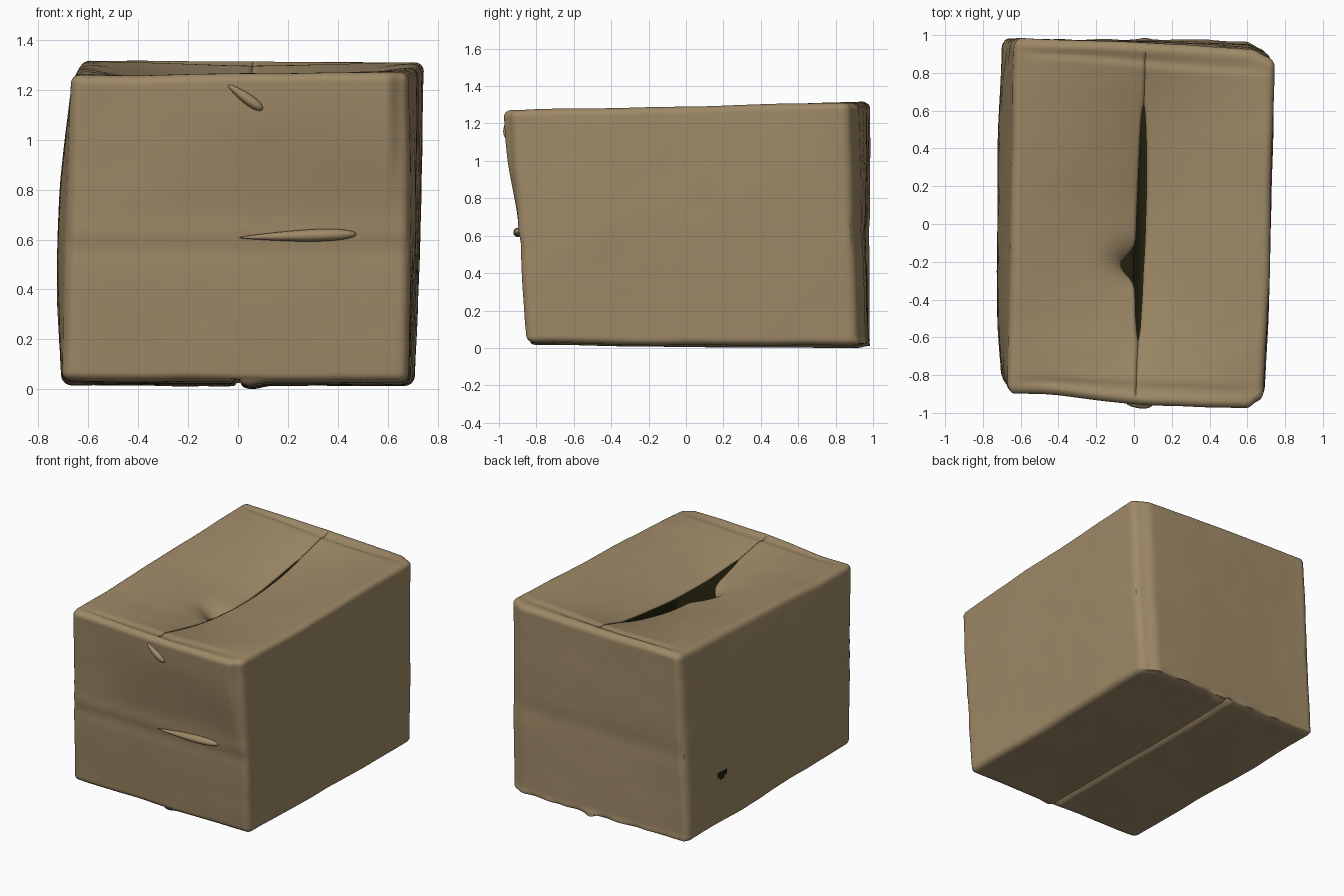
import bpy, bmesh, math
from mathutils import Vector, noise

if "Cube" in bpy.data.objects:
    bpy.data.objects.remove(bpy.data.objects["Cube"])

def material(name, rgb):
    m = bpy.data.materials.new(name)
    m.diffuse_color = (*rgb, 1)
    m.use_nodes = True
    m.node_tree.nodes["Principled BSDF"].inputs["Base Color"].default_value = m.diffuse_color
    return m

CARD = material("brown cardboard", (0.345, 0.252, 0.136))
DARK = material("dark inside", (0.016, 0.015, 0.004))

# Skewed box corners, keyed by (right, back, top)
C = {(0, 0, 0): (-0.705, -0.83, 0.04), (1, 0, 0): (0.685, -0.85, 0.03),
     (0, 1, 0): (-0.70, 0.98, 0.02), (1, 1, 0): (0.71, 0.92, 0.02),
     (0, 0, 1): (-0.665, -0.90, 1.27), (1, 0, 1): (0.69, -0.945, 1.28),
     (0, 1, 1): (-0.63, 0.99, 1.325), (1, 1, 1): (0.75, 0.88, 1.32)}

def place(u, v, w):
    """Blend the eight corners; u, v, w run from -1 to 1."""
    a, b, c = (u + 1) / 2, (v + 1) / 2, (w + 1) / 2
    p = Vector()
    for (i, j, k), q in C.items():
        p += Vector(q) * ((a if i else 1 - a) * (b if j else 1 - b) * (c if k else 1 - c))
    # Bulging side walls
    p.x -= 0.045 * (1 - w * w) * (1 - a) * (1 - v ** 4)
    p.x += 0.012 * (1 - w * w) * a * (1 - v ** 4)
    return p

def rounded(p, r=0.06):
    """Warp the cube grid towards its edges and round those edges."""
    p = Vector([0.5 * t + 0.5 * math.sin(t * math.pi / 2) for t in p])
    q = Vector([max(-1 + r, min(1 - r, t)) for t in p])
    d = p - q
    return q + d.normalized() * r if d.length > r else p

def bump(t, centre, width):
    return math.exp(-((t - centre) / width) ** 2)

def ramp(t, start, end):
    t = max(0, min(1, (t - start) / (end - start)))
    return t * t * (3 - 2 * t)

def finish(name, bm, materials, angle):
    me = bpy.data.meshes.new(name)
    bm.to_mesh(me)
    bm.free()
    ob = bpy.data.objects.new(name, me)
    bpy.context.collection.objects.link(ob)
    for m in materials:
        me.materials.append(m)
    bpy.ops.object.select_all(action='DESELECT')
    ob.select_set(True)
    bpy.context.view_layer.objects.active = ob
    bpy.ops.object.shade_smooth_by_angle(angle=math.radians(angle))
    return ob

# Box body: dense cube whose top is split along the flap seam
bm = bmesh.new()
bmesh.ops.create_cube(bm, size=2)
bmesh.ops.subdivide_edges(bm, edges=bm.edges[:], cuts=79, use_grid_fill=True)
seam = [e for e in bm.edges
        if all(abs(v.co.x) < 1e-4 and v.co.z > 0.999 and abs(v.co.y) < 0.93 for v in e.verts)]
bmesh.ops.split_edges(bm, edges=seam)
side = {}
for v in bm.verts:
    s = sum(f.calc_center_median().x for f in v.link_faces)
    side[v] = 0 if abs(s) < 1e-4 else math.copysign(1, s)

for v in bm.verts:
    g = v.co.copy()
    u, t, w = rounded(g)
    p = place(u, t, w)
    p += 0.008 * noise.noise_vector(p * 2.0) + 0.002 * noise.noise_vector(p * 6)
    # Outer end flaps standing proud at the top of the front and the back
    p.y -= 0.035 * ramp(-t, 0.9, 0.97) * ramp(w, -0.1, 0.8) * ramp(u, -0.8, 0.1) * (1 - ramp(u, 0.87, 0.96))
    p.y += 0.035 * ramp(t, 0.9, 0.97) * ramp(u, -0.9, 0.5) * (1 - ramp(u, 0.82, 0.97))
    if g.z > 0.999:
        # Sagging flaps, the left one pushed lower around the opening
        s = side[v]
        sag = 0.12 + (0.04 * max(0, 1 - (t / 0.75) ** 2) if s < 0 else 0)
        p.z -= sag * (1 - abs(u)) ** 1.3 * max(0, 1 - (t / 0.96) ** 2)
        gap = 0.024 * math.sqrt(max(0, 1 - (t / 0.66) ** 2))
        if s < 0:
            gap += 0.08 * bump(t, -0.24, 0.075)
            p.z -= 0.05 * bump(t, -0.24, 0.12) * bump(u, 0, 0.2)
        p.x += s * gap * math.exp(-abs(u) / 0.12)
        # Fold lines at the two flap ends
        p.z -= 0.014 * (bump(t, -0.93, 0.02) + bump(t, 0.92, 0.02)) * (1 - u ** 4)
    elif g.z < -0.999:
        # Groove where the bottom flaps meet, with a lip beside it
        p.z += 0.035 * bump(u, 0, 0.02) - 0.012 * bump(u, 0.07, 0.06)
    if g.y < -0.999:
        # Shallow crease across the front
        p.y += 0.004 * bump(p.z, 0.57, 0.05) - 0.004 * bump(p.z, 0.63, 0.05)
    elif g.y > 0.999:
        # Crease and ragged lower lip on the back
        p.y -= 0.005 * bump(p.z, 0.62, 0.07)
        p.y += 0.018 * bump(p.z, 0.02, 0.025) * (1 + noise.noise(Vector((p.x * 9, 0, 0))))
    v.co = p

# Small dark puncture in the left wall
bm.normal_update()
for f in bm.faces:
    c = f.calc_center_median()
    if c.x < -0.6 and f.normal.x < -0.5 and ((c.y - 0.62) / 0.043) ** 2 + ((c.z - 0.385) / 0.03) ** 2 < 1:
        f.material_index = 1
low = min(v.co.z for v in bm.verts)
for v in bm.verts:
    v.co.z -= low
body = finish("cardboard_box", bm, [CARD, DARK], 50)
shell = body.modifiers.new("wall thickness", 'SOLIDIFY')
shell.thickness = 0.01
shell.offset = -1
shell.material_offset = 1
shell.material_offset_rim = 0

def blob(name, centre, size, tilt, taper):
    """Flattened lump of raised card, tapering towards -x."""
    bm = bmesh.new()
    bmesh.ops.create_uvsphere(bm, u_segments=24, v_segments=16, radius=1)
    ca, sa = math.cos(tilt), math.sin(tilt)
    for v in bm.verts:
        k = 1 - taper * (1 - v.co.x) / 2
        x, y, z = v.co.x * size[0], v.co.y * size[1] * k, v.co.z * size[2] * k
        v.co = Vector(centre) + Vector((x * ca - z * sa, y, x * sa + z * ca))
    return finish(name, bm, [CARD], 60)

# Raised crease and peeled tab on the front
blob("front_crease_ridge", (0.24, -0.895, 0.615), (0.235, 0.040, 0.034), 0.03, 0.7)
blob("front_peeled_tab", (0.03, -0.95, 1.17), (0.085, 0.035, 0.028), -0.62, 0.5)
